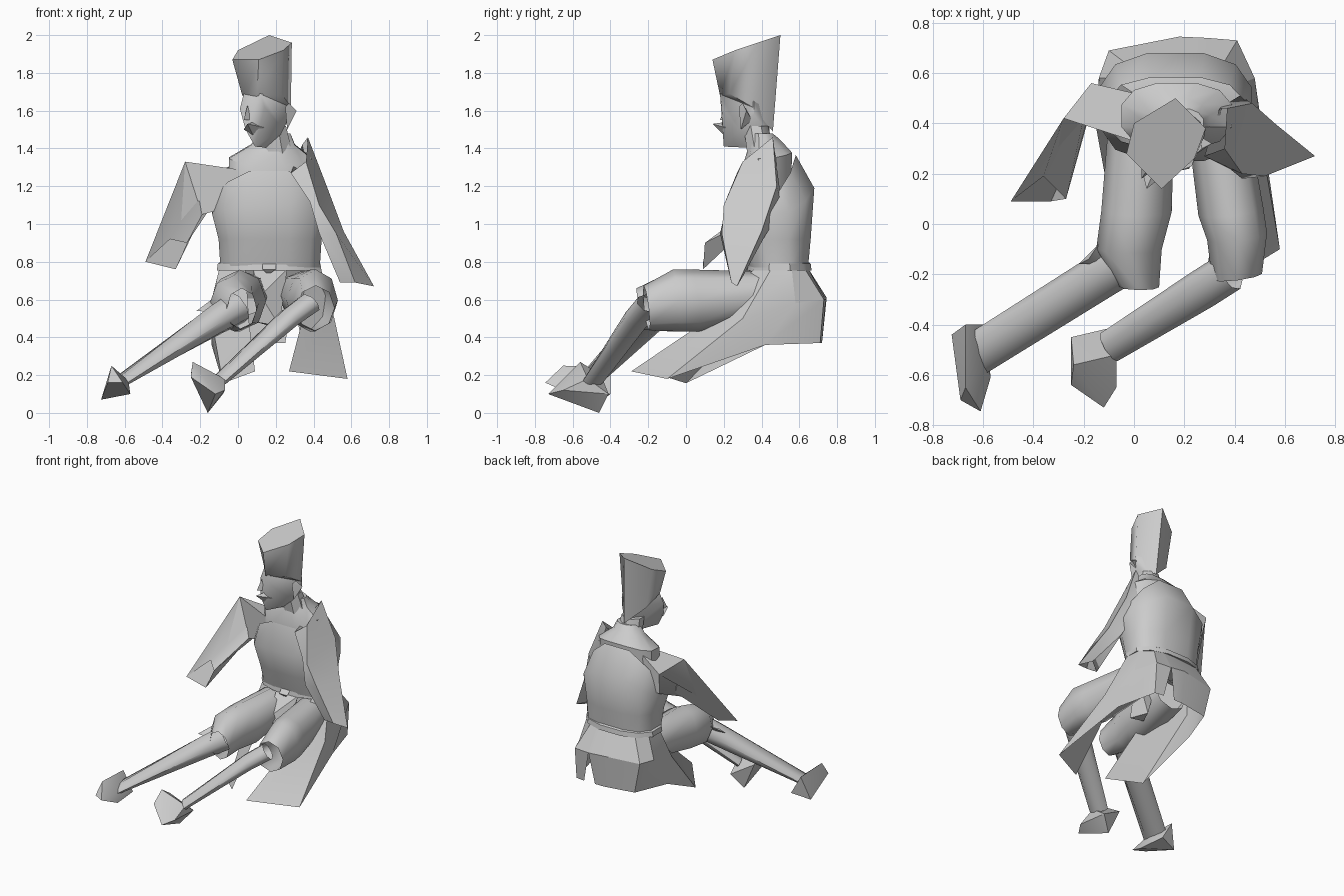
import bpy, bmesh, math
from mathutils import Vector

cloth = bpy.data.materials.new("grey")
cloth.diffuse_color = (0.6, 0.6, 0.6, 1)


def finish(name, bm, angle=40):
    bmesh.ops.recalc_face_normals(bm, faces=bm.faces[:])
    me = bpy.data.meshes.new(name)
    bm.to_mesh(me)
    bm.free()
    me.materials.append(cloth)
    ob = bpy.data.objects.new(name, me)
    bpy.context.collection.objects.link(ob)
    bpy.ops.object.select_all(action='DESELECT')
    ob.select_set(True)
    bpy.context.view_layer.objects.active = ob
    bpy.ops.object.shade_smooth_by_angle(angle=math.radians(angle))
    return ob


def loft(name, rings, closed=True, caps=True, angle=40):
    bm = bmesh.new()
    vs = [[bm.verts.new(p) for p in r] for r in rings]
    n = len(rings[0])
    for a, b in zip(vs, vs[1:]):
        for i in range(n if closed else n - 1):
            j = (i + 1) % n
            bm.faces.new((a[i], a[j], b[j], b[i]))
    if caps:
        bm.faces.new(vs[0])
        bm.faces.new(vs[-1])
    return finish(name, bm, angle)


def hull(name, pts, angle=30):
    bm = bmesh.new()
    for p in pts:
        bm.verts.new(p)
    bmesh.ops.convex_hull(bm, input=bm.verts[:])
    return finish(name, bm, angle)


def oval(cx, cy, z, rx, ry, n=12, square=1.0):
    """Ring with heights z = (front, side, back) or one number; square < 1 is boxier."""
    front, side, back = z if isinstance(z, tuple) else (z, z, z)
    ring = []
    for i in range(n):
        t = 2 * math.pi * (i + 0.5) / n
        c, s = math.cos(t), math.sin(t)
        end = back if s > 0 else front
        ring.append((cx + rx * math.copysign(abs(c) ** square, c),
                     cy + ry * math.copysign(abs(s) ** square, s),
                     side + (end - side) * s * s))
    return ring


def limb(name, stations, n=8):
    """Open tube; stations are (centre, sideways radius, upright radius)."""
    d = (Vector(stations[-1][0]) - Vector(stations[0][0])).normalized()
    side = d.cross(Vector((0, 0, 1))).normalized()
    up = side.cross(d)
    return loft(name, [[Vector(c) + side * a * math.cos(2 * math.pi * i / n)
                        + up * b * math.sin(2 * math.pi * i / n)
                        for i in range(n)] for c, a, b in stations], caps=False, angle=65)


# Body shell with armholes, shoulder mantle, belt
loft("torso", [oval(0.17, 0.49, 0.77, 0.27, 0.16, square=0.75),
               oval(0.17, 0.475, 0.92, 0.28, 0.19, square=0.75),
               oval(0.165, 0.465, (1.1, 1.05, 1.2), 0.31, 0.22, square=0.75),
               oval(0.165, 0.44, (1.29, 1.16, 1.38), 0.28, 0.145, square=0.75)],
     caps=False, angle=60)
loft("shoulder_mantle", [oval(0.165, 0.43, 1.18, 0.22, 0.13, square=0.8),
                         oval(0.17, 0.43, (1.3, 1.35, 1.38), 0.225, 0.135, square=0.8),
                         oval(0.185, 0.41, (1.38, 1.42, 1.45), 0.12, 0.09),
                         oval(0.2, 0.40, 1.48, 0.08, 0.06)], angle=35)
loft("belt", [oval(0.165, 0.495, z, r, r - 0.11, square=0.85)
              for z, r in ((0.76, 0.26), (0.755, 0.285), (0.79, 0.28), (0.80, 0.265))])
hull("belt_knot", [(0.13, 0.33, 0.79), (0.2, 0.33, 0.79), (0.13, 0.30, 0.76),
                   (0.2, 0.30, 0.76), (0.16, 0.33, 0.73)])

# Coat skirt in two panels with a slit at the back; columns run belt, hip, hem
left_panel = [
    [(0.04, 0.36, 0.76), (0.06, 0.1, 0.47), (0.09, -0.2, 0.22)],
    [(-0.1, 0.45, 0.76), (-0.15, 0.38, 0.55), (-0.08, 0.0, 0.157)],
    [(-0.1, 0.58, 0.76), (-0.14, 0.58, 0.6), (-0.14, 0.42, 0.36)],
    [(-0.02, 0.63, 0.76), (-0.1, 0.69, 0.6), (-0.05, 0.68, 0.37)],
    [(0.18, 0.65, 0.76), (0.18, 0.745, 0.61), (0.18, 0.72, 0.37)],
    [(0.28, 0.65, 0.76), (0.29, 0.74, 0.6), (0.25, 0.72, 0.37)]]
right_panel = [
    [(0.28, 0.65, 0.76), (0.29, 0.74, 0.6), (0.34, 0.72, 0.37)],
    [(0.35, 0.63, 0.76), (0.41, 0.73, 0.6), (0.41, 0.71, 0.37)],
    [(0.43, 0.56, 0.76), (0.48, 0.58, 0.58), (0.49, 0.42, 0.36)],
    [(0.44, 0.45, 0.76), (0.51, 0.3, 0.5), (0.58, -0.1, 0.18)],
    [(0.36, 0.36, 0.76), (0.33, 0.05, 0.45), (0.27, -0.29, 0.22)]]
loft("left_coat_skirt", left_panel, closed=False, caps=False, angle=25)
loft("right_coat_skirt", right_panel, closed=False, caps=False, angle=25)
hull("front_drape", [(0.08, 0.34, 0.76), (0.26, 0.34, 0.76), (0.1, 0.22, 0.48),
                     (0.22, 0.22, 0.46), (0.12, 0.2, 0.62), (0.17, 0.35, 0.46)])

# Sleeves: shoulder, elbow and open cuff rings
loft("left_sleeve", [
    [(0.06, 0.31, 1.28), (0.0, 0.52, 1.33), (-0.06, 0.56, 1.1), (-0.08, 0.36, 1.08)],
    [(-0.28, 0.42, 1.33), (-0.17, 0.56, 1.24), (-0.15, 0.53, 1.08), (-0.19, 0.40, 1.05)],
    [(-0.49, 0.09, 0.80), (-0.36, 0.19, 0.92), (-0.27, 0.10, 0.90), (-0.33, 0.09, 0.76)]],
    caps=False, angle=45)
loft("right_sleeve", [
    [(0.37, 0.46, 1.46), (0.34, 0.46, 1.42), (0.28, 0.27, 1.27), (0.36, 0.30, 1.33)],
    [(0.47, 0.48, 1.2), (0.42, 0.51, 1.08), (0.38, 0.22, 1.12), (0.43, 0.20, 1.10)],
    [(0.56, 0.40, 0.96), (0.46, 0.42, 0.94), (0.43, 0.18, 0.95), (0.52, 0.19, 0.95)],
    [(0.72, 0.27, 0.67), (0.62, 0.30, 0.72), (0.54, 0.25, 0.69), (0.62, 0.24, 0.69)]],
    caps=False, angle=45)

# Legs
limb("left_thigh", [((0.03, 0.42, 0.63), 0.13, 0.12), ((0.01, 0.05, 0.595), 0.14, 0.165),
                    ((-0.02, -0.1, 0.58), 0.13, 0.15), ((0.02, -0.25, 0.55), 0.08, 0.11)])
limb("right_thigh", [((0.33, 0.42, 0.63), 0.12, 0.12), ((0.385, 0.05, 0.595), 0.13, 0.165),
                     ((0.41, -0.05, 0.595), 0.12, 0.165), ((0.41, -0.21, 0.555), 0.10, 0.12)])
limb("left_shin", [((0.0, -0.13, 0.56), 0.09, 0.09), ((-0.12, -0.20, 0.49), 0.09, 0.08),
                   ((-0.63, -0.52, 0.16), 0.085, 0.025)])
limb("right_shin", [((0.38, -0.19, 0.58), 0.08, 0.06), ((0.27, -0.26, 0.50), 0.08, 0.055),
                    ((-0.10, -0.49, 0.17), 0.065, 0.03)])
hull("left_boot_flap", [(-0.14, -0.08, 0.6), (-0.18, -0.14, 0.57), (-0.07, -0.12, 0.55),
                        (-0.22, -0.16, 0.54), (-0.08, -0.16, 0.53)])

# Shoes
hull("left_shoe", [(-0.725, -0.44, 0.07), (-0.67, -0.40, 0.24), (-0.59, -0.40, 0.10),
                   (-0.57, -0.61, 0.10), (-0.61, -0.745, 0.16), (-0.69, -0.70, 0.16),
                   (-0.67, -0.65, 0.25), (-0.58, -0.55, 0.17)])
hull("right_shoe", [(-0.25, -0.45, 0.20), (-0.24, -0.56, 0.27), (-0.08, -0.41, 0.10),
                    (-0.16, -0.46, 0.0), (-0.07, -0.65, 0.12), (-0.12, -0.73, 0.10),
                    (-0.25, -0.64, 0.19), (-0.07, -0.52, 0.18)])

# Head, nose, whiskers and ears
hull("head", [(0.03, 0.27, 1.69), (0.12, 0.18, 1.69), (0.28, 0.36, 1.65), (0.28, 0.36, 1.58),
              (0.18, 0.45, 1.6), (0.01, 0.25, 1.61), (0.04, 0.21, 1.50), (0.09, 0.20, 1.41),
              (0.24, 0.28, 1.50), (0.19, 0.41, 1.40), (0.14, 0.19, 1.62), (0.2, 0.44, 1.48)], 50)
hull("nose", [(0.05, 0.21, 1.63), (0.03, 0.18, 1.55), (0.07, 0.21, 1.55), (0.03, 0.23, 1.55)])
hull("whiskers", [(0.05, 0.14, 1.53), (0.03, 0.22, 1.50), (0.14, 0.21, 1.51),
                  (0.08, 0.20, 1.47), (0.08, 0.21, 1.54)])
hull("right_ear", [(0.27, 0.30, 1.64), (0.31, 0.32, 1.60), (0.26, 0.29, 1.50),
                   (0.26, 0.35, 1.55), (0.25, 0.28, 1.62)])
loft("neck", [oval(0.2, 0.40, 1.36, 0.10, 0.08, 8), oval(0.18, 0.37, 1.52, 0.08, 0.07, 8)])

# Tall hat with a sloping top
base = [(0.02, 0.28, 1.69), (0.10, 0.18, 1.68), (0.23, 0.23, 1.69),
        (0.28, 0.35, 1.62), (0.19, 0.46, 1.49), (0.05, 0.40, 1.62)]
crown = [(-0.03, 0.28, 1.87), (0.11, 0.14, 1.87), (0.24, 0.26, 1.92),
         (0.285, 0.38, 1.96), (0.165, 0.50, 2.0), (0.0, 0.40, 1.92)]
loft("hat", [base, crown], angle=75)
